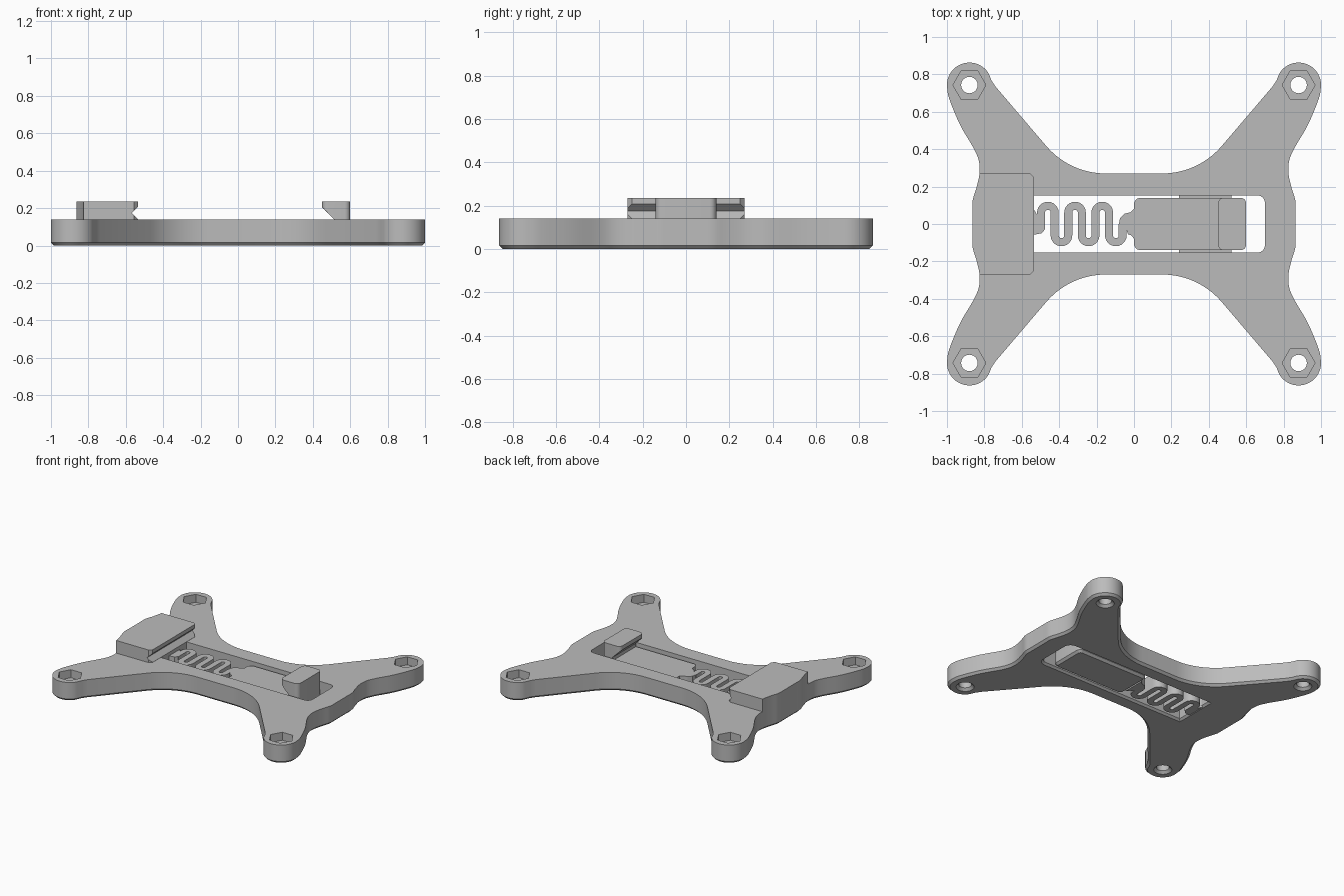
import bpy, math
from mathutils import Vector
from mathutils.geometry import interpolate_bezier

if "Cube" in bpy.data.objects:
    bpy.data.objects.remove(bpy.data.objects["Cube"])

grey = bpy.data.materials.new("plain_grey")
grey.use_nodes = True
COLOUR = (0.5, 0.5, 0.5, 1)
grey.diffuse_color = COLOUR
grey.node_tree.nodes["Principled BSDF"].inputs["Base Color"].default_value = COLOUR


def offset(points, d):
    """Move a counter-clockwise outline outward by d."""
    out = []
    for i, p in enumerate(points):
        e1 = (p - points[i - 1]).normalized()
        e2 = (points[(i + 1) % len(points)] - p).normalized()
        n1, n2 = Vector((e1.y, -e1.x)), Vector((e2.y, -e2.x))
        n = (n1 + n2).normalized()
        out.append(p + n * d / max(n.dot(n1), 0.5))
    return out


def prism(name, points, z0, z1, flare=0, along_y=False):
    """Extrude an outline; flare widens (or narrows) its bottom edge at 45 degrees."""
    pts = [Vector(p) for p in points]
    area = sum(pts[i - 1].cross(p) for i, p in enumerate(pts))
    if area < 0:
        pts.reverse()
    rings = [(pts, z0), (pts, z1)]
    if flare:
        rings = [(offset(pts, flare), z0), (pts, z0 + abs(flare)), (pts, z1)]
    n = len(pts)
    verts = [(p.x, -z, p.y) if along_y else (p.x, p.y, z) for ring, z in rings for p in ring]
    faces = [list(range(n))[::-1], [len(verts) - n + i for i in range(n)]]
    for r in range(len(rings) - 1):
        for i in range(n):
            j = (i + 1) % n
            faces.append([r * n + i, r * n + j, r * n + n + j, r * n + n + i])
    mesh = bpy.data.meshes.new(name)
    mesh.from_pydata(verts, [], faces)
    mesh.materials.append(grey)
    ob = bpy.data.objects.new(name, mesh)
    bpy.context.collection.objects.link(ob)
    return ob


def activate(ob):
    bpy.ops.object.select_all(action='DESELECT')
    ob.select_set(True)
    bpy.context.view_layer.objects.active = ob


def cut(ob, cutter):
    mod = ob.modifiers.new("cut", 'BOOLEAN')
    mod.operation, mod.solver, mod.object = 'DIFFERENCE', 'EXACT', cutter
    activate(ob)
    bpy.ops.object.modifier_apply(modifier=mod.name)
    bpy.data.objects.remove(cutter)


def arc(cx, cy, r, a0, a1, steps):
    angles = [math.radians(a0 + (a1 - a0) * i / steps) for i in range(steps + 1)]
    return [Vector((cx + r * math.cos(a), cy + r * math.sin(a))) for a in angles]


def rounded_rect(x0, x1, h, r):
    return (arc(x1 - r, h - r, r, 90, 0, 6) + arc(x1 - r, r - h, r, 0, -90, 6)
            + arc(x0 + r, r - h, r, -90, -180, 6) + arc(x0 + r, h - r, r, 180, 90, 6))


def spline(points):
    """Smooth curve through a few points."""
    p = [Vector(q) for q in points]
    p = [p[0]] + p + [p[-1]]
    out = []
    for a, b, c, d in zip(p, p[1:], p[2:], p[3:]):
        out += [v.to_2d() for v in interpolate_bezier(
            b.to_3d(), (b + (c - a) / 6).to_3d(), (c - (d - b) / 6).to_3d(), c.to_3d(), 5)][:-1]
    return out + [p[-1]]


TOP = 0.14      # plate thickness
JAW = 0.235     # height of both jaws
SLIDE = 0.115   # top of slider and spring

# Plate outline: one quarter, then mirrored in x and y
head = (0.88, 0.743)
side = spline([(0.999, 0.73), (0.988, 0.67), (0.93, 0.53), (0.86, 0.41), (0.83, 0.34),
               (0.826, 0.27), (0.842, 0.195), (0.862, 0.13), (0.863, 0.08)])
quarter = (arc(0.15, 0.69, 0.42, -90, -41, 14) + [Vector((0.738, 0.732)), Vector((0.762, 0.768))]
           + arc(*head, 0.12, 148, 0, 20) + side)
right = quarter + [Vector((p.x, -p.y)) for p in reversed(quarter)]
outline = right + [Vector((-p.x, p.y)) for p in reversed(right)]
plate = prism("base_plate", outline, 0, TOP, -0.016)

# Slot for the slider: square at the spring end, rounded at the other
slot = (arc(0.66, 0.113, 0.04, 90, 0, 6) + arc(0.66, -0.113, 0.04, 0, -90, 6)
        + [Vector((-0.535, -0.153)), Vector((-0.535, 0.153))])
cut(plate, prism("slot_cutter", slot, -0.01, 0.3, 0.024))

# Corner screw holes with hexagonal nut recesses
for sx in (-1, 1):
    for sy in (-1, 1):
        x, y = head[0] * sx, head[1] * sy
        cut(plate, prism("hole_cutter", arc(x, y, 0.044, 0, 352.5, 47), -0.01, 0.3, 0.028))
        cut(plate, prism("nut_cutter", arc(x, y, 0.088, 0, 300, 5), 0.08, 0.3))

# Fixed jaw: follows the plate edge, with a V groove facing the slider
edge = [p for p in side if p.y <= 0.271]
edge = [Vector((-p.x, p.y)) for p in edge]
jaw_outline = (edge + [Vector((p.x, -p.y)) for p in reversed(edge)]
               + [Vector(p) for p in ((-0.555, -0.27), (-0.535, -0.25),
                                      (-0.535, 0.25), (-0.555, 0.27))])
fixed_jaw = prism("fixed_jaw", jaw_outline, TOP, JAW)
groove = [(-0.568, 0.174), (-0.535, 0.141), (-0.5, 0.141), (-0.5, 0.207), (-0.535, 0.207)]
cut(fixed_jaw, prism("groove_cutter", groove, -0.4, 0.4, along_y=True))

# Slider body with side rails
slider = prism("slider", rounded_rect(0, 0.6, 0.14, 0.035), 0, SLIDE, -0.016)
for name, s in (("left_rail", 1), ("right_rail", -1)):
    prism(name, [(0.24, 0.13 * s), (0.52, 0.13 * s), (0.52, 0.153 * s), (0.24, 0.153 * s)],
          0.05, 0.09)

# Moving jaw with an undercut
moving_jaw = prism("moving_jaw", rounded_rect(0.45, 0.6, 0.14, 0.03), 0.1, JAW)
undercut = [(0.4, 0.05), (0.515, 0.05), (0.515, 0.14), (0.45, 0.205), (0.4, 0.205)]
cut(moving_jaw, prism("undercut_cutter", undercut, -0.3, 0.3, along_y=True))

# Serpentine spring: alternating arcs joined by straight strands
pitch, bend = 0.0727, 0.061
path = [Vector((-0.497, -0.03))]
for i in range(6):
    cx = -0.497 + pitch * (i + 0.5)
    up = 1 if i % 2 == 0 else -1
    path += arc(cx, up * bend, pitch / 2, 180, 180 - 180 * up, 12)
path += [Vector((-0.061, 0.0))]
band = []
for sgn in (1, -1):
    ribbon_side = []
    for i, p in enumerate(path):
        t = (path[min(i + 1, len(path) - 1)] - path[max(i - 1, 0)]).normalized()
        ribbon_side.append(p + Vector((-t.y, t.x)) * 0.0215 * sgn)
    band += ribbon_side if sgn == 1 else ribbon_side[::-1]
spring = prism("spring", band, 0.0, SLIDE)

# Flared ends joining the spring to the plate and to the slider
prism("spring_plate_end", [(-0.54, 0.085), (-0.518, 0.05), (-0.518, 0), (-0.476, 0),
                           (-0.477, -0.03), (-0.495, -0.05), (-0.54, -0.058)], 0.0, SLIDE)
prism("spring_slider_end", [(-0.082, -0.01), (-0.075, 0.03), (-0.05, 0.055), (-0.018, 0.063),
                            (0.005, 0.085), (0.005, -0.085), (-0.015, -0.06), (-0.032, -0.055),
                            (-0.04, -0.03), (-0.04, -0.01)], 0.0, SLIDE)

# Smooth curved walls, keep crisp edges
for ob in list(bpy.context.scene.objects):
    if ob.type == 'MESH':
        activate(ob)
        bpy.ops.object.shade_smooth_by_angle(angle=math.radians(30))
